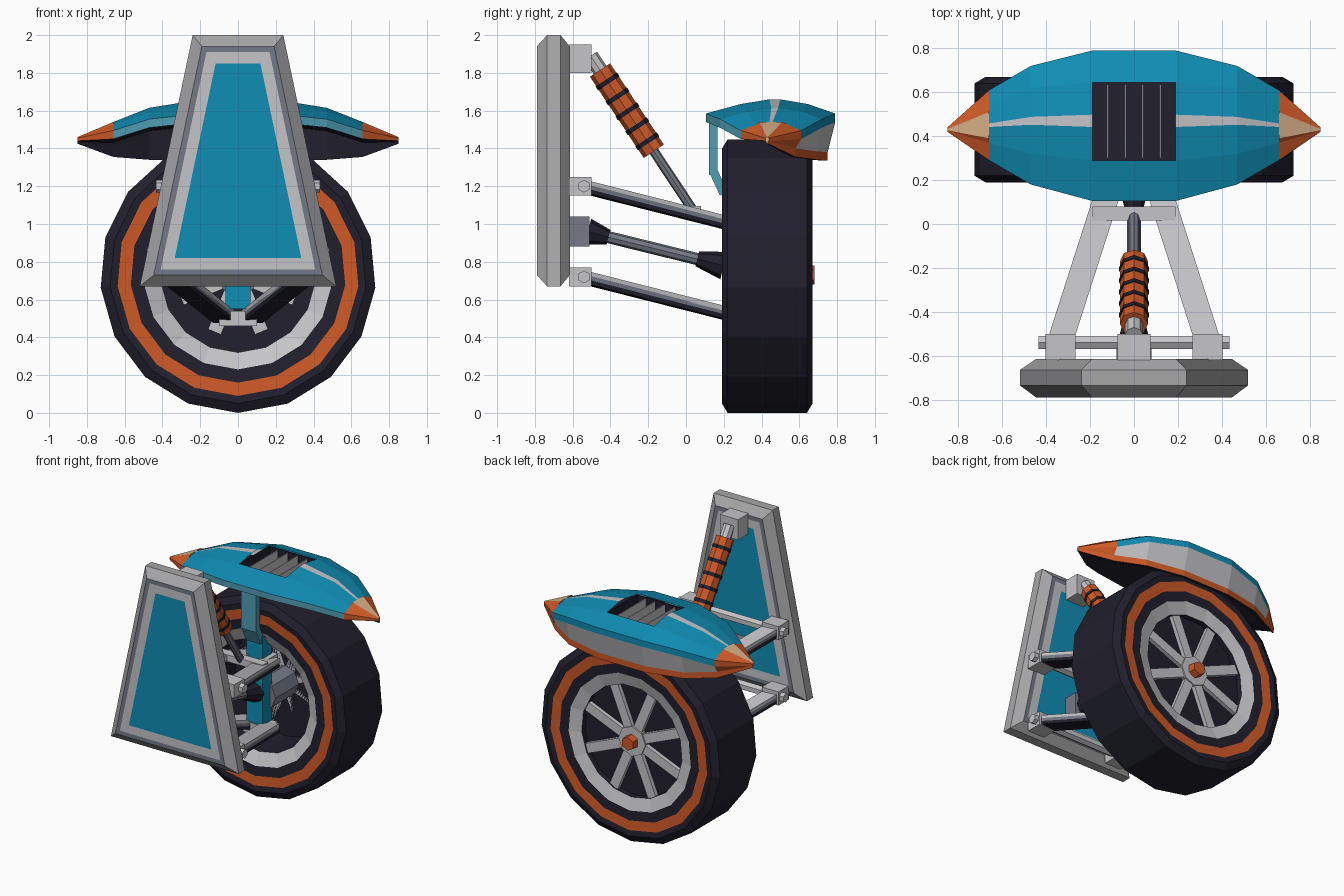
import bpy, bmesh, math
from mathutils import Vector, Matrix

if "Cube" in bpy.data.objects:
    bpy.data.objects.remove(bpy.data.objects["Cube"])

COLOURS = [("dark rubber", (.015, .014, .026)), ("orange", (.62, .10, .02)),
           ("teal", (.005, .27, .46)), ("pale teal", (.08, .34, .46)),
           ("light grey", (.56, .56, .58)), ("mid grey", (.18, .195, .24)),
           ("tan", (.68, .43, .24)), ("frame grey", (.38, .38, .39))]
MATS = []
for n, c in COLOURS:
    m = bpy.data.materials.new(n)
    m.diffuse_color = (*c, 1)
    m.use_nodes = True
    m.node_tree.nodes["Principled BSDF"].inputs["Base Color"].default_value = m.diffuse_color
    MATS.append(m)
DARK, ORANGE, TEAL, PALE, LIGHT, MID, TAN, FRAME = range(8)


def finish(name, bm, weld=True):
    if weld:
        bmesh.ops.remove_doubles(bm, verts=bm.verts, dist=1e-5)
    bmesh.ops.recalc_face_normals(bm, faces=bm.faces)
    me = bpy.data.meshes.new(name)
    bm.to_mesh(me)
    bm.free()
    for m in MATS:
        me.materials.append(m)
    ob = bpy.data.objects.new(name, me)
    bpy.context.collection.objects.link(ob)
    return ob


def paint(verts, mat):
    for f in {f for v in verts for f in v.link_faces}:
        f.material_index = mat


def beam(bm, a, b, w, h, mat):
    """Box of width w and height h running from a to b."""
    a, b = Vector(a), Vector(b)
    d = b - a
    mtx = (Matrix.Translation((a + b) / 2) @ d.to_track_quat('Y', 'Z').to_matrix().to_4x4()
           @ Matrix.Diagonal((w, d.length, h, 1)))
    paint(bmesh.ops.create_cube(bm, size=1, matrix=mtx)["verts"], mat)


def box(bm, x0, x1, y0, y1, z0, z1, mat):
    x, z = (x0 + x1) / 2, (z0 + z1) / 2
    beam(bm, (x, y0, z), (x, y1, z), x1 - x0, z1 - z0, mat)


def rod(bm, a, b, r1, r2, n, mat):
    a, b = Vector(a), Vector(b)
    d = b - a
    mtx = Matrix.Translation((a + b) / 2) @ d.to_track_quat('Z', 'Y').to_matrix().to_4x4()
    paint(bmesh.ops.create_cone(bm, cap_ends=True, segments=n, radius1=r1, radius2=r2,
                                depth=d.length, matrix=mtx)["verts"], mat)


def loft(bm, rings, mats, caps=(None, None)):
    """Skin closed rings; mats(ring, segment) gives a colour or None for a hole."""
    vs = [[bm.verts.new(p) for p in r] for r in rings]
    n = len(rings[0])
    for i in range(len(vs) - 1):
        for j in range(n):
            m = mats(i, j)
            if m is not None:
                k = (j + 1) % n
                bm.faces.new((vs[i][j], vs[i][k], vs[i + 1][k], vs[i + 1][j])).material_index = m
    for ring, m in zip((vs[0], vs[-1]), caps):
        if m is not None:
            bm.faces.new(ring).material_index = m


# chassis plate: nested trapezoids from front panel to back panel
def trapezoid(y, d):
    lo, hi = .67 + d, 2 - d
    w = lambda z: .52 - .2105 * (z - .67) - d * 1.022
    return [(-w(lo), y, lo), (w(lo), y, lo), (w(hi), y, hi), (-w(hi), y, hi)]

bm = bmesh.new()
steps = [(-.79, .15), (-.79, .09), (-.79, .06), (-.735, 0), (-.665, 0),
         (-.615, .06), (-.615, .09), (-.615, .15)]
cols = [LIGHT, MID, FRAME, FRAME, FRAME, MID, LIGHT]
loft(bm, [trapezoid(*s) for s in steps], lambda i, j: cols[i], (TEAL, TEAL))
finish("chassis_plate", bm)

# wheel: lathed tyre and rim, 17 sides with a corner at the bottom
CZ, N = .73, 17
prof = [(0, .55, DARK), (.41, .55, DARK), (.41, .25, LIGHT), (.50, .205, DARK),
        (.57, .20, ORANGE), (.64, .195, DARK), (.68, .19, DARK), (.73, .22, DARK),
        (.73, .64, DARK), (.68, .67, DARK), (.64, .665, ORANGE), (.57, .66, DARK),
        (.50, .655, LIGHT), (.41, .63, DARK), (.41, .59, DARK), (0, .59, DARK)]
bm = bmesh.new()
ang = [2 * math.pi * k / N - math.pi / 2 for k in range(N)]
hub = bm.verts.new
rings = [[(r * math.cos(a), y, CZ + r * math.sin(a)) for a in ang] for r, y, _ in prof[1:-1]]
loft(bm, rings, lambda i, j: prof[i + 1][2], (DARK, DARK))
finish("wheel", bm)

# spokes and hub
bm = bmesh.new()
for k in range(8):
    a = math.pi * k / 4 + math.pi / 8
    c, s = math.cos(a), math.sin(a)
    beam(bm, (.05 * c, .585, CZ + .05 * s), (.415 * c, .585, CZ + .415 * s), .07, .07, LIGHT)
rod(bm, (0, .53, CZ), (0, .63, CZ), .11, .11, 8, LIGHT)
finish("spokes", bm, False)
bm = bmesh.new()
rod(bm, (0, .58, CZ), (0, .68, CZ), .06, .05, 6, ORANGE)
finish("hub_nut", bm, False)

# fender stations by |x|:
# front, mid-front, ridge, mid-back, back y | edge, mid, ridge z | skirt y, z | thickness
ST = {.19: (.105, .29, .47, .645, .79, 1.585, 1.635, 1.66, .75, 1.38, .045),
      .47: (.18, .32, .47, .62, .72, 1.555, 1.595, 1.615, .69, 1.385, .045),
      .66: (.29, .37, .45, .54, .61, 1.495, 1.525, 1.54, .58, 1.40, .045),
      .85: (.42, .425, .43, .435, .44, 1.455, 1.458, 1.46, .435, 1.44, .015)}


def section(x, hw):
    f, mf, r, mb, b, ze, zm, zr, sy, sz, t = ST[abs(x)]
    pts = [(f, ze), (mf, zm), (r - hw, zr), (r + hw, zr), (mb, zm), (b, ze), (b, ze - t),
           (sy, sz), (sy, sz - t), (sy - .5 * t, sz - t), (sy - .6 * t, ze - 1.4 * t), (f, ze - t)]
    return [(x, y, z) for y, z in pts]

BODY = [TEAL, TEAL, LIGHT, TEAL, TEAL, TEAL, LIGHT, ORANGE, DARK, DARK, DARK, PALE]
TIP = [ORANGE, ORANGE, TAN, ORANGE, ORANGE, ORANGE, ORANGE, ORANGE, DARK, DARK, DARK, ORANGE]
bm = bmesh.new()
xs = [(-.66, .008), (-.47, .018), (-.19, .028), (.19, .028), (.47, .018), (.66, .008)]
loft(bm, [section(*s) for s in xs],
     lambda i, j: None if i == 2 and j in (1, 2, 3) else BODY[j])
finish("fender", bm)
for side, s in (("left", -1), ("right", 1)):
    bm = bmesh.new()
    loft(bm, [section(.66 * s, .06), section(.85 * s, .003)], lambda i, j: TIP[j], (None, TAN))
    finish("fender_tip_" + side, bm)

# fender vent: dark recess with upright slats
bm = bmesh.new()
box(bm, -.2, .2, .28, .655, 1.548, 1.56, DARK)
for s in (-1, 1):
    box(bm, s * .195 - .005, s * .195 + .005, .285, .65, 1.55, 1.63, DARK)
for y in (.285, .65):
    box(bm, -.195, .195, y - .004, y + .004, 1.55, 1.625, DARK)
finish("vent_recess", bm, False)
bm = bmesh.new()
for x in (-.12, -.04, .04, .12):
    box(bm, x - .003, x + .003, .30, .635, 1.56, 1.625, LIGHT)
finish("vent_slats", bm, False)

# fender bracket and upright
bm = bmesh.new()
beam(bm, (0, .145, 1.56), (0, .145, 1.26), .12, .045, PALE)
beam(bm, (0, .145, 1.28), (0, .20, 1.16), .12, .045, PALE)
finish("fender_bracket", bm, False)
bm = bmesh.new()
box(bm, -.065, .065, .19, .30, .55, 1.20, TEAL)
rod(bm, (0, .28, CZ), (0, .56, CZ), .11, .11, 8, MID)
for z in (.50, 1.0):
    box(bm, -.10, .10, .20, .32, z - .04, z + .04, LIGHT)
finish("upright", bm, False)

# control arms: two per level, pale top and dark underside, with pivot bars and mounts
for name, z in (("upper", 1.20), ("lower", .72)):
    bm = bmesh.new()
    for s in (-1, 1):
        for dz, h, m in ((.014, .028, LIGHT), (-.005, .022, MID), (-.026, .026, DARK)):
            beam(bm, (.335 * s, -.53, z + dz), (.075 * s, .28, z - .205 + dz), .115, h, m)
    finish(name + "_arms", bm, False)
    bm = bmesh.new()
    rod(bm, (-.435, -.54, z), (.435, -.54, z), .034, .034, 6, LIGHT)
    for s in (-1, 1):
        box(bm, .335 * s - .068, .335 * s + .068, -.62, -.50, z - .05, z + .05, LIGHT)
    finish(name + "_mounts", bm, False)

# drive shaft with rubber boots
bm = bmesh.new()
box(bm, -.08, .08, -.62, -.51, .88, 1.04, MID)
rod(bm, (0, -.52, .96), (0, -.41, .93), .07, .04, 8, DARK)
rod(bm, (0, -.43, .935), (0, .22, .775), .032, .032, 8, MID)
rod(bm, (0, .06, .815), (0, .20, .78), .04, .075, 8, DARK)
finish("drive_shaft", bm, False)

# shock absorber: rod, banded sleeve, top mount, lower cross bar
TOP, D = Vector((0, -.455, 1.815)), Vector((0, .552, -.833))
at = lambda t: TOP + D * t
bm = bmesh.new()
box(bm, -.075, .075, -.62, -.50, 1.80, 1.95, LIGHT)
rod(bm, at(-.09), at(.02), .04, .04, 8, LIGHT)
rod(bm, at(.5), at(.90), .026, .026, 8, MID)
box(bm, -.19, .19, .015, .08, 1.045, 1.095, LIGHT)
finish("shock_rod_and_mounts", bm, False)
bm = bmesh.new()
rod(bm, at(0), at(.516), .064, .064, 8, ORANGE)
for k in range(5):
    t = .06 + k * .095
    rod(bm, at(t), at(t + .025), .068, .068, 8, DARK)
finish("shock_sleeve", bm, False)
